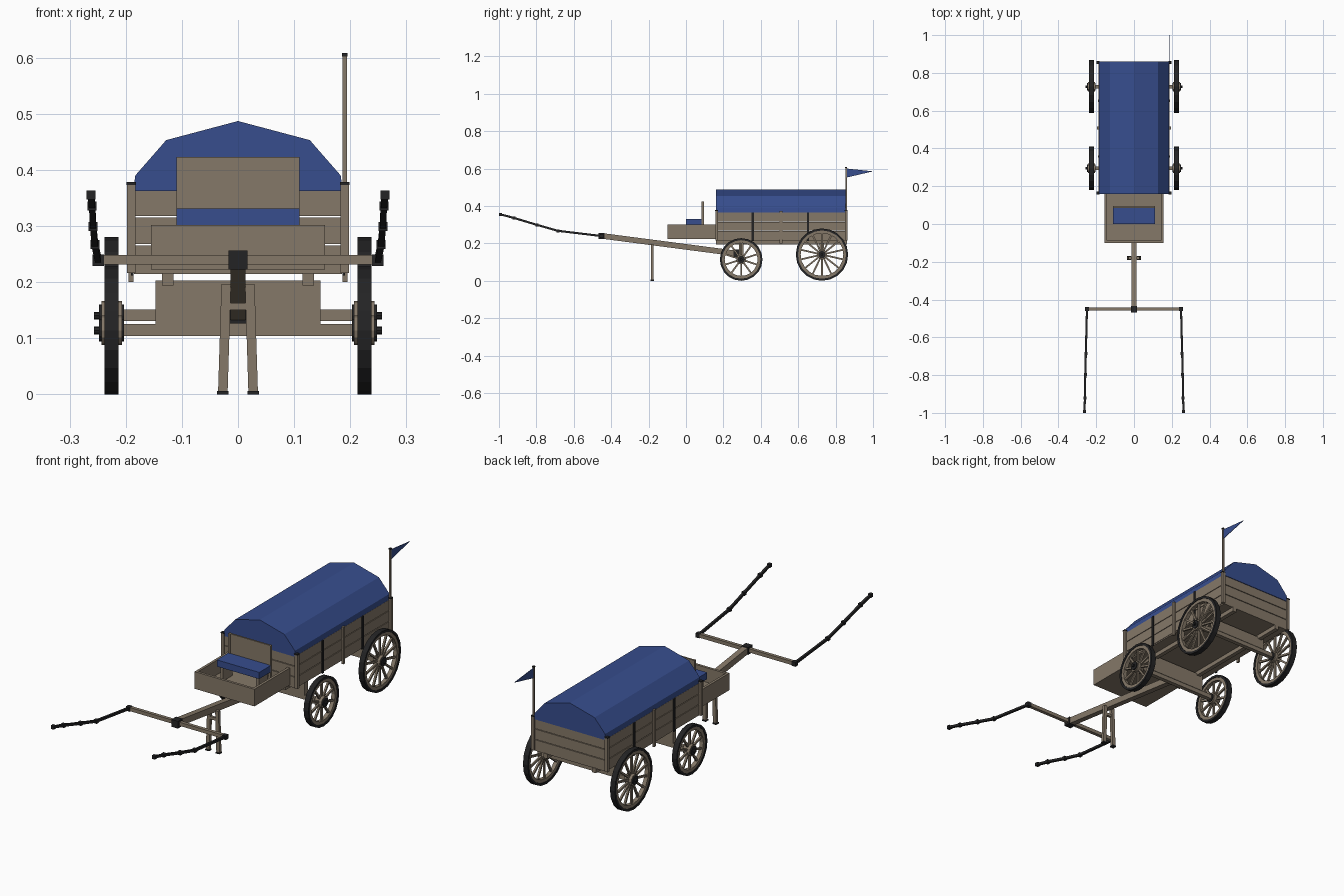
import bpy, bmesh, math
from mathutils import Vector, Matrix

if "Cube" in bpy.data.objects:
    bpy.data.objects.remove(bpy.data.objects["Cube"])


def material(name, rgb):
    m = bpy.data.materials.new(name)
    m.diffuse_color = (*rgb, 1)
    m.use_nodes = True
    m.node_tree.nodes["Principled BSDF"].inputs["Base Color"].default_value = m.diffuse_color
    return m


WOOD = material("weathered wood", (0.235, 0.19, 0.14))
BLUE = material("blue canvas", (0.038, 0.075, 0.27))
IRON = material("black iron", (0.017, 0.017, 0.018))


def finish(name, bm, mat):
    bmesh.ops.recalc_face_normals(bm, faces=bm.faces)
    me = bpy.data.meshes.new(name)
    bm.to_mesh(me)
    bm.free()
    me.materials.append(mat)
    ob = bpy.data.objects.new(name, me)
    bpy.context.collection.objects.link(ob)
    return ob


def box(name, x, y, z, mat=WOOD):
    """Box from (min, max) pairs."""
    bm = bmesh.new()
    c = [(a + b) / 2 for a, b in (x, y, z)]
    s = [b - a for a, b in (x, y, z)]
    bmesh.ops.create_cube(bm, size=1, matrix=Matrix.Translation(c) @ Matrix.Diagonal((*s, 1)))
    return finish(name, bm, mat)


def cube(name, c, s, mat=IRON):
    return box(name, *[(a - s / 2, a + s / 2) for a in c], mat)


def beam(name, p, q, w, h, mat=WOOD):
    """Rectangular bar from p to q; w is its width in x for bars lying along y."""
    p, q = Vector(p), Vector(q)
    d = (q - p).normalized()
    side = d.cross((0, 0, 1))
    side = side.normalized() if side.length > 0.3 else Vector((1, 0, 0))
    up = side.cross(d).normalized()
    bm = bmesh.new()
    ends = [[bm.verts.new(e + side * a * w / 2 + up * b * h / 2)
             for a, b in ((-1, -1), (1, -1), (1, 1), (-1, 1))] for e in (p, q)]
    bm.faces.new(ends[0])
    bm.faces.new(ends[1])
    for i in range(4):
        j = (i + 1) % 4
        bm.faces.new((ends[0][i], ends[0][j], ends[1][j], ends[1][i]))
    return finish(name, bm, mat)


def prism(name, pts, axis, lo, hi, mat):
    """Extrude a 2D outline along x (axis 0) or y (axis 1)."""
    bm = bmesh.new()
    put = (lambda a, b: (lo, a, b)) if axis == 0 else (lambda a, b: (a, lo, b))
    f = bm.faces.new([bm.verts.new(put(a, b)) for a, b in pts])
    ext = bmesh.ops.extrude_face_region(bm, geom=[f])["geom"]
    move = Vector((hi - lo, 0, 0)) if axis == 0 else Vector((0, hi - lo, 0))
    bmesh.ops.translate(bm, vec=move, verts=[v for v in ext if isinstance(v, bmesh.types.BMVert)])
    return finish(name, bm, mat)


def disc(name, x0, x1, y, z, r, mat, n=12):
    pts = [(y + r * math.cos(2 * math.pi * i / n), z + r * math.sin(2 * math.pi * i / n)) for i in range(n)]
    return prism(name, pts, 0, min(x0, x1), max(x0, x1), mat)


def ring(name, x0, x1, y, z, ro, ri, mat, n):
    bm = bmesh.new()
    loops = []
    for i in range(n):
        a = 2 * math.pi * i / n
        loops.append([bm.verts.new((x, y + r * math.cos(a), z + r * math.sin(a)))
                      for x, r in ((x0, ro), (x1, ro), (x1, ri), (x0, ri))])
    for i in range(n):
        a, b = loops[i], loops[(i + 1) % n]
        for k in range(4):
            bm.faces.new((a[k], a[(k + 1) % 4], b[(k + 1) % 4], b[k]))
    return finish(name, bm, mat)


# Wheels with tyre, felloe, spokes and hub
def wheel(label, s, y, r, spokes):
    ring(label + "_tyre", s * 0.213, s * 0.238, y, r, r, r - 0.011, IRON, 20)
    ring(label + "_felloe", s * 0.216, s * 0.235, y, r, r - 0.011, r - 0.026, WOOD, 20)
    for i in range(spokes):
        a = 2 * math.pi * (i + 0.5) / spokes
        d = Vector((0, math.cos(a), math.sin(a)))
        c = Vector((s * 0.2255, y, r))
        beam(label + "_spoke", c + d * 0.015, c + d * (r - 0.02), 0.009, 0.009)
    disc(label + "_hub", s * 0.207, s * 0.243, y, r, 0.026, WOOD)
    disc(label + "_inner_hub_band", s * 0.203, s * 0.209, y, r, 0.02, IRON)
    disc(label + "_outer_hub_band", s * 0.241, s * 0.248, y, r, 0.02, IRON)
    disc(label + "_axle_pin", s * 0.248, s * 0.257, y, r, 0.007, IRON, 8)


for s in (-1, 1):
    wheel("front_wheel", s, 0.295, 0.114, 10)
    wheel("rear_wheel", s, 0.727, 0.14, 14)

# Undercarriage
box("front_axle", (-0.208, 0.208), (0.285, 0.305), (0.104, 0.125))
box("rear_axle", (-0.208, 0.208), (0.717, 0.737), (0.131, 0.151))
box("front_bolster", (-0.147, 0.147), (0.283, 0.307), (0.124, 0.203))
box("rear_bolster", (-0.147, 0.147), (0.715, 0.739), (0.15, 0.203))
for s in (-1, 1):
    x = sorted((s * 0.115, s * 0.135))
    box("bed_runner", x, (0.16, 0.86), (0.194, 0.216))

# Wagon bed: floor, planked walls, posts and straps
box("bed_floor", (-0.185, 0.185), (0.163, 0.857), (0.214, 0.228))
for z in ((0.22, 0.265), (0.268, 0.315), (0.318, 0.366)):
    for s in (-1, 1):
        box("side_plank", sorted((s * 0.174, s * 0.187)), (0.163, 0.857), z)
    for y in (0.163, 0.845):
        box("end_plank", (-0.18, 0.18), (y, y + 0.012), z)
for s in (-1, 1):
    for y in (0.157, 0.849):
        box("corner_post", sorted((s * 0.183, s * 0.198)), (y, y + 0.014), (0.216, 0.373))
        box("corner_cap", sorted((s * 0.182, s * 0.199)), (y - 0.001, y + 0.015), (0.373, 0.378), IRON)
    box("middle_post", sorted((s * 0.186, s * 0.195)), (0.501, 0.515), (0.2, 0.373))
    for y in (0.357, 0.652):
        box("iron_strap", sorted((s * 0.186, s * 0.191)), (y - 0.006, y + 0.006), (0.212, 0.366), IRON)

# Canvas cover
prism("canvas_cover", [(-0.187, 0.362), (-0.183, 0.39), (-0.128, 0.453), (0, 0.487),
                       (0.128, 0.453), (0.183, 0.39), (0.187, 0.362)], 1, 0.16, 0.86, BLUE)

# Driver's tray and seat
box("tray_floor", (-0.15, 0.15), (-0.095, 0.163), (0.222, 0.234))
box("tray_front", (-0.155, 0.155), (-0.1, -0.088), (0.222, 0.302))
for s in (-1, 1):
    box("tray_side", sorted((s * 0.143, s * 0.155)), (-0.09, 0.163), (0.222, 0.302))
    box("seat_support", sorted((s * 0.085, s * 0.1)), (0.012, 0.08), (0.23, 0.302))
    box("backrest_post", sorted((s * 0.1, s * 0.11)), (0.084, 0.096), (0.23, 0.423))
box("seat_cushion", (-0.11, 0.11), (0, 0.086), (0.3, 0.331), BLUE)
box("seat_backrest", (-0.1, 0.1), (0.086, 0.094), (0.33, 0.423))

# Tongue, prop legs and crossbar
beam("tongue", (0, 0.3, 0.142), (0, -0.45, 0.24), 0.027, 0.03)
box("tongue_hitch", (-0.015, 0.015), (0.255, 0.284), (0.126, 0.166), IRON)
for s in (-1, 1):
    beam("prop_leg", (s * 0.021, -0.18, 0.197), (s * 0.027, -0.18, 0.004), 0.017, 0.014)
    box("prop_foot", sorted((s * 0.017, s * 0.037)), (-0.19, -0.17), (0, 0.006), IRON)
box("prop_crosspiece", (-0.022, 0.022), (-0.186, -0.174), (0.15, 0.163))
box("crossbar", (-0.245, 0.245), (-0.458, -0.442), (0.231, 0.248))
cube("crossbar_hub", (0, -0.452, 0.239), 0.034)

# Harness traces with iron joints
trace = [(0.249, -0.45, 0.239), (0.255, -0.685, 0.267), (0.258, -0.797, 0.299),
         (0.26, -0.92, 0.336), (0.262, -0.992, 0.355)]
for s in (-1, 1):
    pts = [(s * x, y, z) for x, y, z in trace]
    for p, q in zip(pts, pts[1:]):
        beam("harness_trace", p, q, 0.011, 0.011, IRON)
    for i, p in enumerate(pts):
        cube("trace_joint", p, 0.02 if i == 0 else 0.016)

# Flag
disc_pole = beam("flag_pole", (0.19, 0.856, 0.37), (0.19, 0.856, 0.604), 0.008, 0.008)
box("flag_pole_cap", (0.185, 0.195), (0.851, 0.861), (0.602, 0.608), IRON)
prism("pennant", [(0.858, 0.6), (0.858, 0.552), (1.0, 0.585)], 0, 0.189, 0.191, BLUE)
